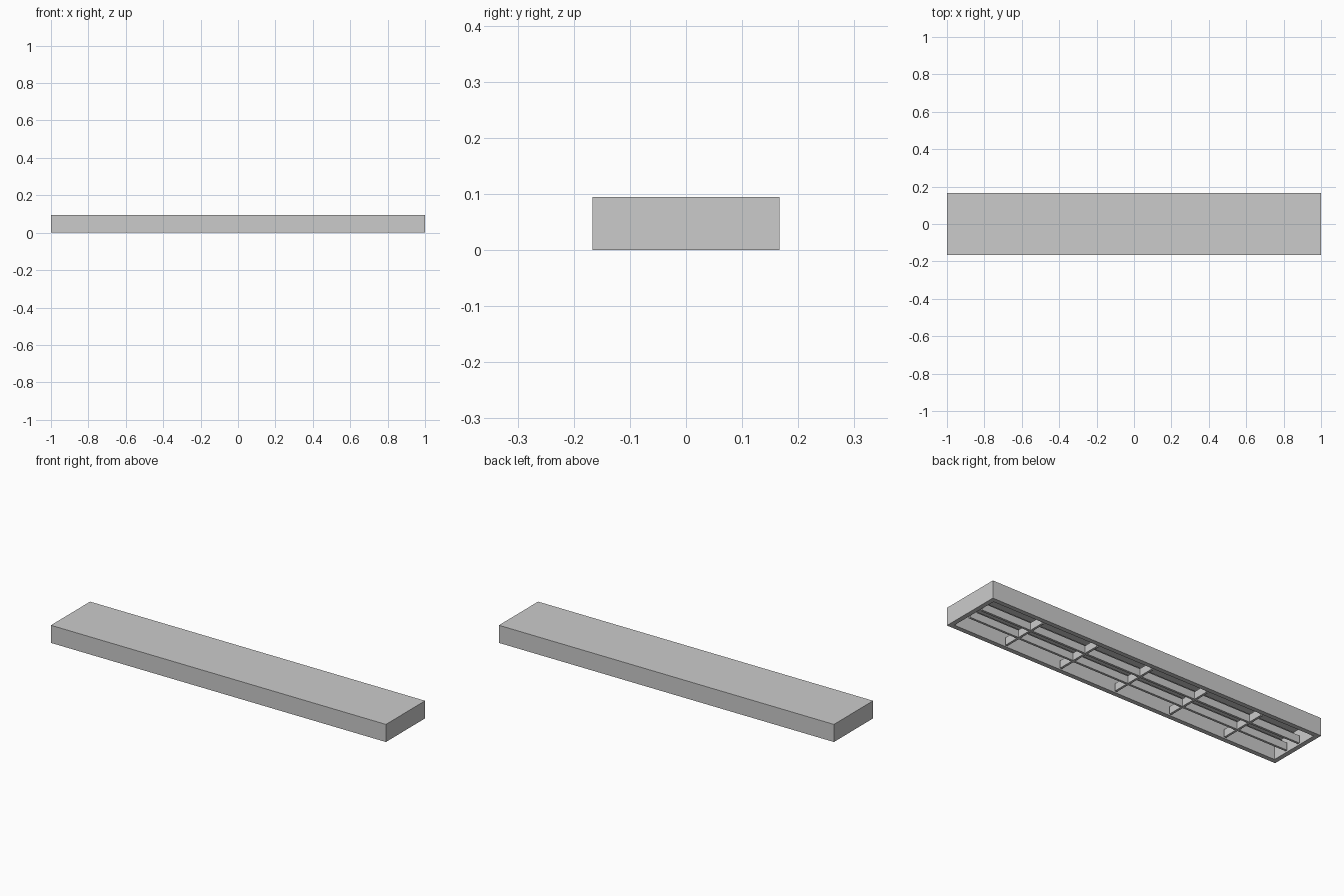
import bpy, bmesh
from mathutils import Matrix

cube = bpy.data.objects.get("Cube")
if cube:
    bpy.data.objects.remove(cube, do_unlink=True)


def make_material(name, value):
    mat = bpy.data.materials.new(name)
    mat.use_nodes = True
    colour = (value, value, value, 1)
    mat.diffuse_color = colour
    mat.node_tree.nodes["Principled BSDF"].inputs["Base Color"].default_value = colour
    return mat


grey = make_material("light grey", 0.6)

# Overall sizes
LENGTH, WIDTH, HEIGHT = 2.0, 0.334, 0.095
RIM, WALL, LIP = 0.035, 0.01, 0.012
BAYS, ROWS, BAR = 6, 3, 0.012
OPEN_X, OPEN_Y = LENGTH - 2 * RIM, WIDTH - 2 * RIM


def finish(name, bm):
    mesh = bpy.data.meshes.new(name)
    bm.to_mesh(mesh)
    bm.free()
    mesh.materials.append(grey)
    obj = bpy.data.objects.new(name, mesh)
    bpy.context.collection.objects.link(obj)
    return obj


def box(name, size, centre):
    bm = bmesh.new()
    bmesh.ops.create_cube(bm, size=1, matrix=Matrix.Translation(centre) @ Matrix.Diagonal((*size, 1)))
    return finish(name, bm)


# Housing: a block whose underside is inset to the rim and pushed up into a cavity
bm = bmesh.new()
bmesh.ops.create_cube(bm, size=1, matrix=Matrix.Translation((0, 0, HEIGHT / 2))
                      @ Matrix.Diagonal((LENGTH, WIDTH, HEIGHT, 1)))
bm.normal_update()
under = min(bm.faces, key=lambda f: f.normal.z)
bmesh.ops.inset_region(bm, faces=[under], thickness=RIM)
roof = bmesh.ops.extrude_discrete_faces(bm, faces=[under])["faces"][0]
bmesh.ops.translate(bm, verts=roof.verts, vec=(0, 0, HEIGHT - WALL))
bmesh.ops.recalc_face_normals(bm, faces=bm.faces)
finish("housing", bm)

# Louvre grid: cross bars between bays and long bars between rows
GRID_H = 0.04
for i in range(1, BAYS):
    x = -LENGTH / 2 + i * LENGTH / BAYS
    box(f"cross_bar_{i}", (BAR, OPEN_Y, GRID_H), (x, 0, GRID_H / 2))
for i in range(1, ROWS):
    y = -OPEN_Y / 2 + i * OPEN_Y / ROWS
    box(f"long_bar_{i}", (OPEN_X, BAR, GRID_H), (0, y, GRID_H / 2))

# Lamp tubes, one along each row
for i in range(ROWS):
    y = -OPEN_Y / 2 + (i + 0.5) * OPEN_Y / ROWS
    bpy.ops.mesh.primitive_cylinder_add(vertices=16, radius=0.015, depth=OPEN_X,
                                        location=(0, y, 0.062), rotation=(0, 1.5708, 0))
    tube = bpy.context.object
    tube.name = f"lamp_tube_{i + 1}"
    tube.data.materials.append(grey)
    bpy.ops.object.shade_smooth_by_angle()
